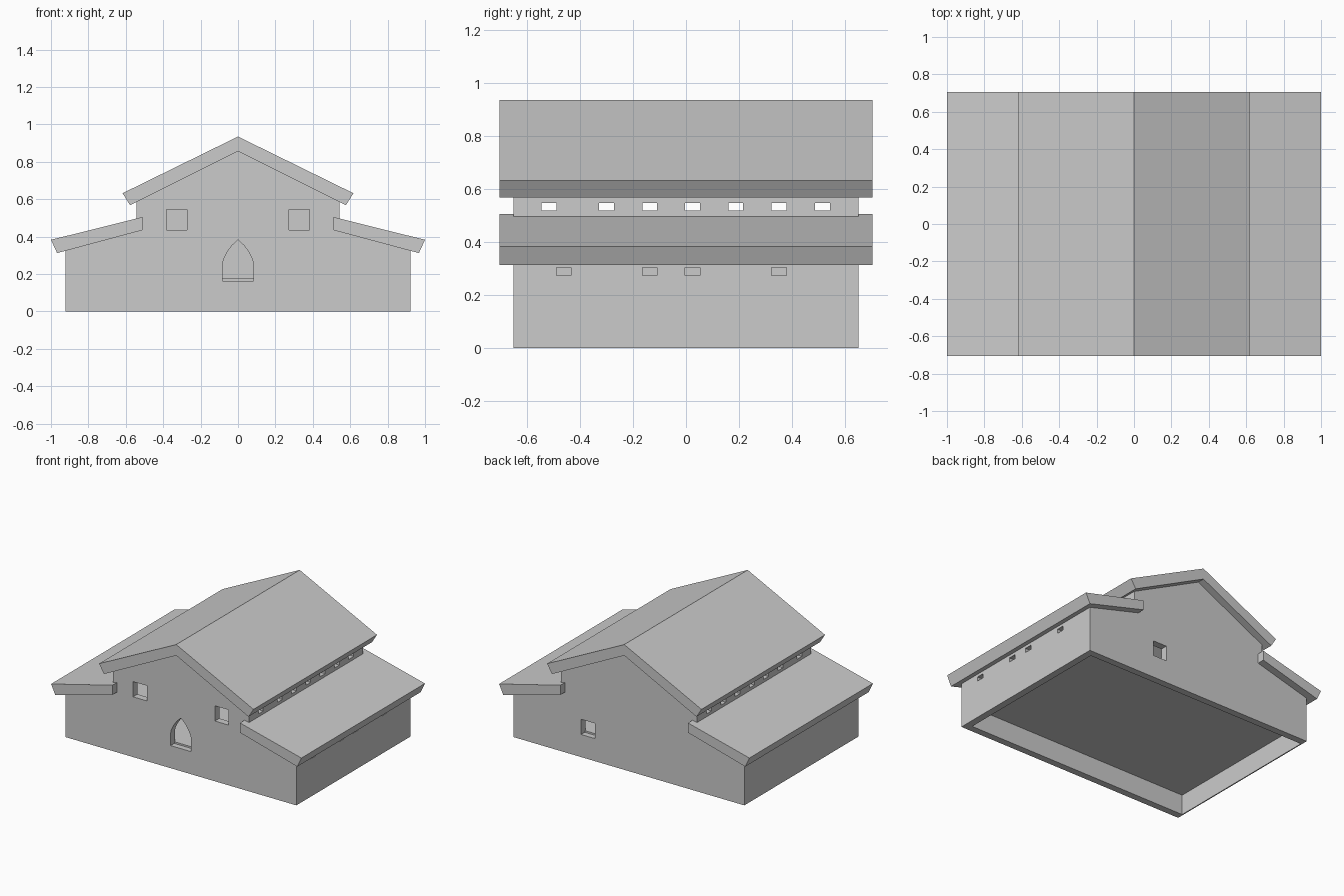
import bpy, bmesh

if "Cube" in bpy.data.objects:
    bpy.data.objects.remove(bpy.data.objects["Cube"], do_unlink=True)

# One plain grey for the whole building
grey = bpy.data.materials.new("plain grey")
grey.use_nodes = True
COLOUR = (0.6, 0.6, 0.6, 1)
grey.diffuse_color = COLOUR
grey.node_tree.nodes["Principled BSDF"].inputs["Base Color"].default_value = COLOUR

WALL = 0.05                    # wall thickness
HALF_X, HALF_Y = 0.923, 0.652  # outer wall faces
INNER_Y = HALF_Y - WALL
NAVE_X = 0.544                 # outer face of the upper side walls
ROOF_Y = 0.705


def prisms(name, profiles, y0, y1):
    """Object made of x-z profiles extruded from y0 to y1."""
    bm = bmesh.new()
    for pts in profiles:
        face = bm.faces.new([bm.verts.new((x, y0, z)) for x, z in pts])
        out = bmesh.ops.extrude_face_region(bm, geom=[face])
        moved = [v for v in out["geom"] if isinstance(v, bmesh.types.BMVert)]
        bmesh.ops.translate(bm, verts=moved, vec=(0, y1 - y0, 0))
    bmesh.ops.recalc_face_normals(bm, faces=bm.faces)
    return finish(name, bm)


def boxes(name, bounds):
    """Object made of boxes given as (x0, x1, y0, y1, z0, z1)."""
    bm = bmesh.new()
    for x0, x1, y0, y1, z0, z1 in bounds:
        for v in bmesh.ops.create_cube(bm, size=1)["verts"]:
            v.co = (x1 if v.co.x > 0 else x0,
                    y1 if v.co.y > 0 else y0,
                    z1 if v.co.z > 0 else z0)
    return finish(name, bm)


def finish(name, bm):
    mesh = bpy.data.meshes.new(name)
    bm.to_mesh(mesh)
    bm.free()
    mesh.materials.append(grey)
    obj = bpy.data.objects.new(name, mesh)
    bpy.context.collection.objects.link(obj)
    return obj


def cut(obj, cutter):
    """Cut openings, then throw the cutter away."""
    mod = obj.modifiers.new("openings", "BOOLEAN")
    mod.operation = "DIFFERENCE"
    mod.solver = "EXACT"
    mod.object = cutter
    bpy.context.view_layer.objects.active = obj
    bpy.ops.object.modifier_apply(modifier=mod.name)
    bpy.data.objects.remove(cutter, do_unlink=True)


def mirrored(half):
    return half + [(-x, z) for x, z in reversed(half) if x > 0]


def rect(x0, x1, z0, z1):
    return [(x0, z0), (x1, z0), (x1, z1), (x0, z1)]


# Gable walls, reaching slightly into the roofs
gable = mirrored([(0, 0.87), (NAVE_X, 0.6), (NAVE_X, 0.44), (HALF_X, 0.34), (HALF_X, 0)])
front = prisms("front_wall", [gable], -HALF_Y, -INNER_Y)
back = prisms("back_wall", [gable], INNER_Y, HALF_Y)

# Pointed doorway and two windows in front, one low window behind
arch = mirrored([(0, 0.383), (0.035, 0.35), (0.062, 0.31), (0.078, 0.275),
                 (0.082, 0.25), (0.082, 0.163)])
cut(front, prisms("front_cutter",
                  [arch, rect(0.272, 0.382, 0.435, 0.545), rect(-0.382, -0.272, 0.435, 0.545)],
                  -0.8, -0.5))
cut(back, prisms("back_cutter", [rect(0.272, 0.382, 0.163, 0.273)], 0.5, 0.8))

# Lower side walls: a thick one with small windows and a thin blind one
lower_y = [-0.462, -0.137, 0.025, 0.351]
left = boxes("left_side_wall", [(HALF_X - WALL, HALF_X, -INNER_Y, INNER_Y, 0, 0.34)])
cut(left, boxes("lower_cutter", [(0.8, 1, y - 0.028, y + 0.028, 0.273, 0.304)
                                 for y in lower_y]))
boxes("right_side_wall", [(-HALF_X, -HALF_X + 0.008, -INNER_Y, INNER_Y, 0, 0.34)])

# Upper side walls with a row of windows, and the low roofs
upper_y = [-0.517, -0.3, -0.137, 0.025, 0.188, 0.351, 0.515]
eave = [(0.51, 0.505), (1, 0.383), (0.967, 0.312), (0.51, 0.435)]

for side, s in (("left", 1), ("right", -1)):
    def across(a, b):
        return tuple(sorted((s * a, s * b)))

    upper = boxes(side + "_upper_wall",
                  [across(NAVE_X - WALL, NAVE_X) + (-INNER_Y, INNER_Y, 0.44, 0.6)])
    cut(upper, boxes("upper_cutter", [across(0.4, 0.7) + (y - 0.028, y + 0.028, 0.518, 0.547)
                                      for y in upper_y]))
    prisms(side + "_aisle_roof", [[(s * x, z) for x, z in eave]], -ROOF_Y, ROOF_Y)

prisms("main_roof", [[(0, 0.935), (0.617, 0.632), (0.577, 0.568), (0, 0.856),
                      (-0.577, 0.568), (-0.617, 0.632)]], -ROOF_Y, ROOF_Y)

# Raised floor
boxes("floor", [(-0.918, 0.88, -0.61, 0.61, 0.145, 0.175)])
